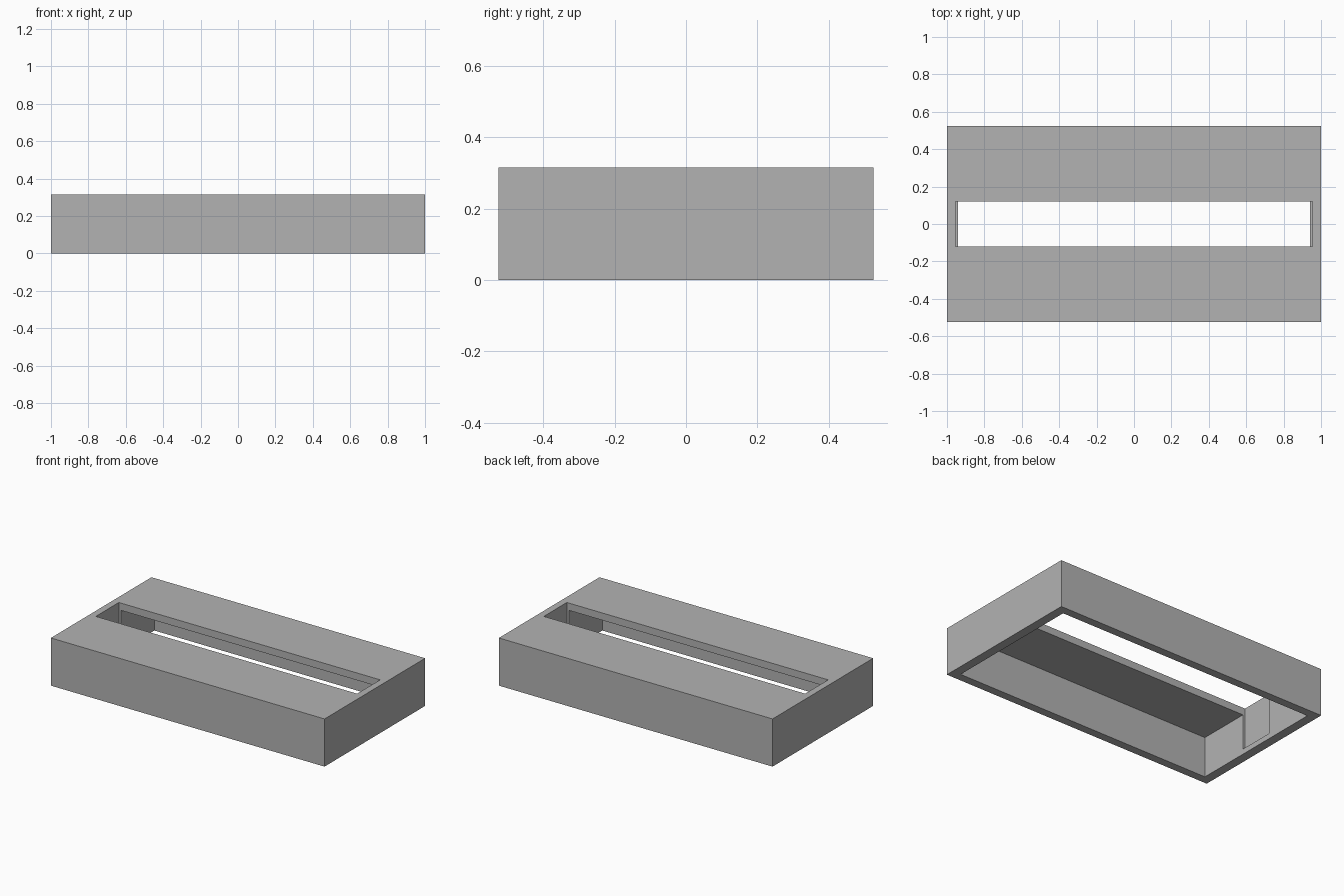
import bpy

cube = bpy.data.objects.get("Cube")
if cube:
    bpy.data.objects.remove(cube, do_unlink=True)

HEIGHT = 0.315
WALL_X, WALL_Y, TOP = 0.06, 0.055, 0.048
HALF_X, HALF_Y = 1.0, 0.525

grey = bpy.data.materials.new("plain grey")
grey.use_nodes = True
colour = (0.45, 0.45, 0.45, 1)
grey.diffuse_color = colour
grey.node_tree.nodes["Principled BSDF"].inputs["Base Color"].default_value = colour


def block(name, half_x, half_y, low, high):
    """Box centred on the z axis, spanning low to high."""
    bpy.ops.mesh.primitive_cube_add(size=2, location=(0, 0, (low + high) / 2))
    ob = bpy.context.object
    ob.name = name
    ob.scale = (half_x, half_y, (high - low) / 2)
    bpy.ops.object.transform_apply(location=True, rotation=False, scale=True)
    ob.data.materials.append(grey)
    return ob


def cut(body, cutter):
    """Subtract the cutter from the body and discard it."""
    cutter.hide_render = True
    mod = body.modifiers.new("cut", "BOOLEAN")
    mod.operation = "DIFFERENCE"
    mod.solver = "EXACT"
    mod.object = cutter
    bpy.context.view_layer.objects.active = body
    bpy.ops.object.modifier_apply(modifier=mod.name)
    bpy.data.objects.remove(cutter, do_unlink=True)


# Outer cover
cover = block("cover", HALF_X, HALF_Y, 0, HEIGHT)

# Hollow underside, open at the bottom
cut(cover, block("cavity", HALF_X - WALL_X, HALF_Y - WALL_Y, -0.1, HEIGHT - TOP))

# Long slot through the top, biting shallow notches into both end walls
cut(cover, block("slot", 0.955, 0.12, 0.035, HEIGHT + 0.1))
